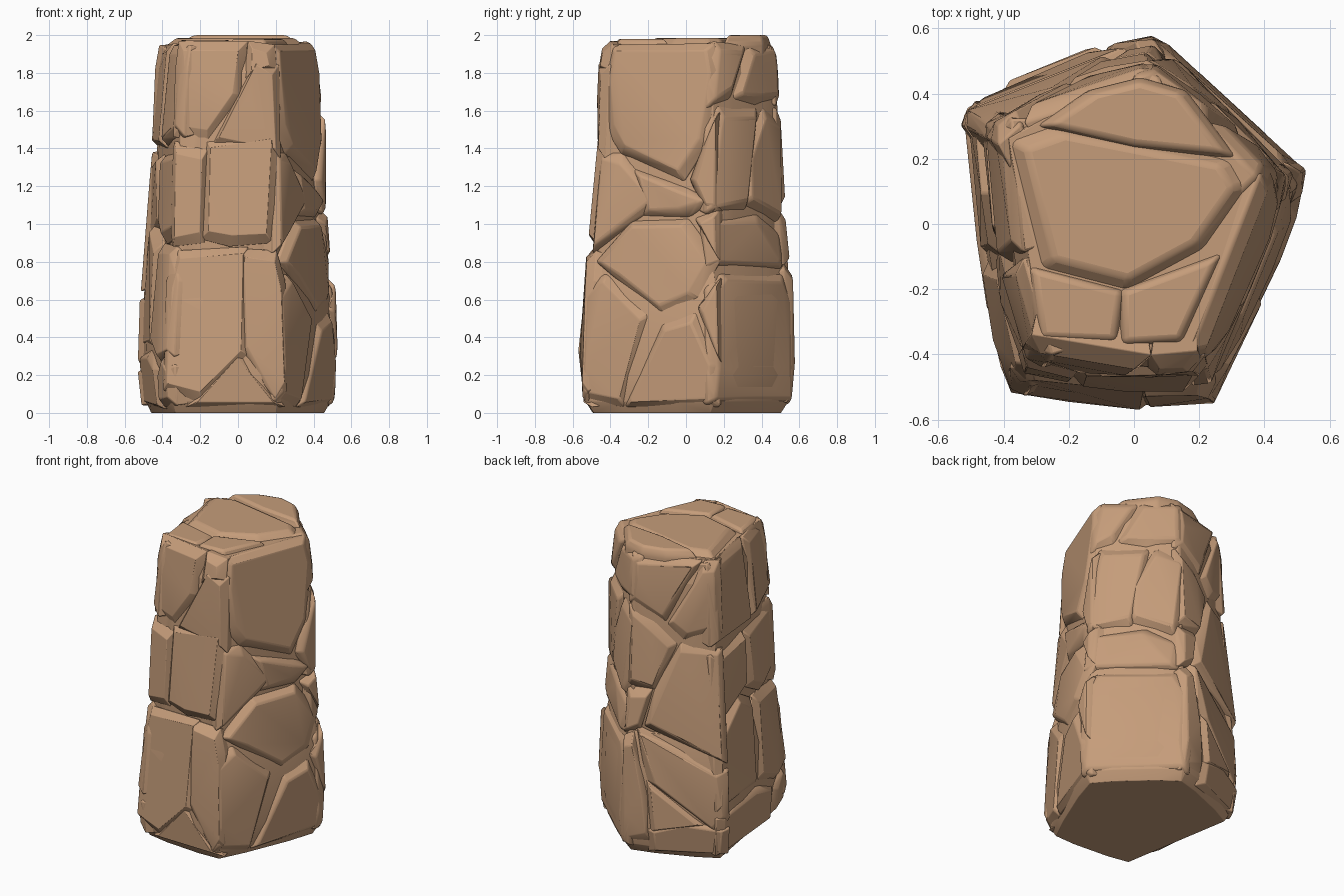
import bpy, bmesh, math, random
from mathutils import Vector

random.seed(4)
if "Cube" in bpy.data.objects:
    bpy.data.objects.remove(bpy.data.objects["Cube"], do_unlink=True)

stone = bpy.data.materials.new("sandstone_brown")
stone.use_nodes = True
COLOUR = (0.56, 0.335, 0.195, 1)
stone.diffuse_color = COLOUR
stone.node_tree.nodes["Principled BSDF"].inputs["Base Color"].default_value = COLOUR

# Five-sided plan of the pillar, counter-clockwise from the front
PLAN = [Vector(p) for p in
        [(-.41, -.55), (.26, -.6), (.575, .16), (.07, .625), (-.565, .37)]]


def taper(z):
    """Undercut foot, a step in at the waist, a gentle narrowing and a worn top."""
    step = min(max((z - .6) / .35, 0), 1)
    foot = max(1 - z / .2, 0)
    top = max(z - 1.8, 0)
    return 1 - .055 * z - .07 * step - .07 * foot ** 2 - .25 * top


def wall_point(side, along, z, depth, axis=None):
    """Point on a side wall; 'along' is a fraction, or a coordinate if axis is set."""
    lean = Vector((0, .01 * z))
    a, b = (PLAN[i % 5] * taper(z) + lean for i in (side, side + 1))
    d = b - a
    t = along if axis is None else (along - a[axis]) / d[axis]
    t = min(max(t, 0), 1)
    worn = .035 * abs(2 * t - 1) ** 5      # walls curve back towards the corners
    p = a + d * t + Vector((d.y, -d.x)).normalized() * (depth - worn)
    return Vector((p.x, p.y, z))


def add_hull(bm, points):
    """Convex boulder around the points, with its flat faces merged."""
    part = bmesh.new()
    verts = [part.verts.new(p) for p in points]
    res = bmesh.ops.convex_hull(part, input=verts)
    loose = {v for v in res["geom_interior"] + res["geom_unused"]
             if isinstance(v, bmesh.types.BMVert)}
    bmesh.ops.delete(part, geom=list(loose), context="VERTS")
    bmesh.ops.dissolve_limit(part, angle_limit=math.radians(4),
                             verts=part.verts, edges=part.edges)
    bmesh.ops.recalc_face_normals(part, faces=part.faces)
    temp = bpy.data.meshes.new("temp")
    part.to_mesh(temp)
    part.free()
    bm.from_mesh(temp)
    bpy.data.meshes.remove(temp)


def finish(bm, name, bevel):
    mesh = bpy.data.meshes.new(name)
    bm.to_mesh(mesh)
    bm.free()
    mesh.materials.append(stone)
    obj = bpy.data.objects.new(name, mesh)
    bpy.context.collection.objects.link(obj)
    mod = obj.modifiers.new("worn_edges", "BEVEL")
    mod.width = bevel
    mod.segments = 2
    mod.limit_method = "ANGLE"
    mod.angle_limit = math.radians(15)
    bpy.ops.object.select_all(action="DESELECT")
    obj.select_set(True)
    bpy.context.view_layer.objects.active = obj
    bpy.ops.object.shade_smooth_by_angle(angle=math.radians(28))


def wall_stones(name, side, outlines, axis=None):
    """Boulders set into one side wall, each with a chamfered, tilted front."""
    bm = bmesh.new()
    for outline in outlines:
        rim = [wall_point(side, u, z, -.035, axis) for u, z in outline]
        centre = sum(rim, Vector()) / len(rim)
        out = wall_point(side, .5, 1, 1) - wall_point(side, .5, 1, 0)
        tilt, points = random.uniform(-.03, .03), []
        for p in rim:
            inward = centre - p
            points += [p, p + inward * .15 - out * .15]
            lift = .04 + tilt * (p.z - centre.z)
            points.append(p + inward.normalized() * random.uniform(.04, .075) + out * lift)
        add_hull(bm, points)
    finish(bm, name, .018)


# Solid core that fills the crevices, in a foot and a shaft
core = bmesh.new()
for rings in ([(0, -.05), (.06, -.03), (.2, -.025), (.6, -.025), (.8, -.04)],
              [(.7, -.09), (.95, -.03), (1.8, -.03), (1.95, -.05)]):
    add_hull(core, [wall_point(s, u, z, d) for z, d in rings
                    for s in range(5) for u in (.07, .3, .7, .93)])
finish(core, "pillar_core", .02)

# Front wall: positions along x
wall_stones("front_stones", 0, [
    [(-.4, .12), (-.4, .7), (-.32, .86), (.05, .88), (.06, .3), (-.2, .04)],
    [(.01, .3), (.02, .87), (.2, .86), (.27, .7), (.29, .12), (.2, .04)],
    [(-.28, .03), (0, .36), (.26, .03)],
    [(-.4, .95), (-.35, .88), (-.18, .9), (-.16, 1.4), (-.34, 1.44), (-.39, 1.4)],
    [(-.2, .92), (-.05, .88), (.18, .9), (.24, 1.2), (.2, 1.5), (-.17, 1.44)],
    [(-.36, 1.46), (-.16, 1.44), (.02, 1.68), (.05, 1.97), (-.34, 1.97), (-.36, 1.82)],
    [(-.14, 1.42), (.22, 1.35), (.22, 1.84), (.1, 1.9), (.02, 1.7)],
    [(.03, 1.76), (.1, 1.84), (.2, 1.82), (.19, 1.95), (.05, 1.97)],
], axis=0)

# Left wall: positions along y
wall_stones("left_stones", 1, [
    [(-.57, .06), (-.58, .2), (-.56, .68), (-.44, .74), (-.2, .52), (-.34, .03)],
    [(-.34, .03), (-.14, .48), (.04, .54), (.17, .25), (.16, .03)],
    [(-.5, .8), (-.3, 1.02), (0, 1.03), (.16, .8), (.05, .6), (-.14, .52), (-.4, .72)],
    [(-.52, .84), (-.47, 1.38), (-.35, 1.38), (-.12, 1.12), (-.32, 1.02)],
    [(-.3, 1.3), (-.02, 1.2), (.12, 1.12), (0, 1.03), (-.25, 1.04)],
    [(-.45, 1.5), (-.36, 1.37), (-.02, 1.22), (.1, 1.42), (.15, 1.82), (.13, 1.96), (-.41, 1.95), (-.45, 1.8)],
    [(0, 1.23), (.1, 1.06), (.16, 1.06), (.16, 1.6)],
    [(.03, 1.03), (.16, .8), (.16, 1.08)],
    [(.04, .56), (.16, .72), (.17, .26)],
], axis=1)

# Back-left wall: fractions along the side
wall_stones("back_left_stones", 2, [
    [(0, .04), (0, .2), (0, .66), (.12, .74), (.9, .74), (1, .6), (1, .2), (1, .04)],
    [(0, .77), (.9, .76), (1, .95), (.6, 1.06), (0, 1.02)],
    [(0, 1.05), (.47, 1.07), (.42, 1.3), (.65, 1.62), (.1, 1.63), (0, 1.5)],
    [(.43, 1.1), (.9, 1), (1, 1.2), (1, 1.55), (.7, 1.63), (.42, 1.35)],
    [(0, 1.6), (.28, 1.66), (.55, 1.95), (.1, 1.97), (0, 1.85)],
    [(.28, 1.66), (.6, 1.62), (1, 1.65), (1, 1.83), (1, 1.95), (.52, 1.96)],
])

# Back-right wall: fractions along the side
wall_stones("back_right_stones", 3, [
    [(0, 1.95), (.82, 1.95), (.42, 1.53), (0, 1.63), (0, 1.82)],
    [(.42, 1.52), (.84, 1.95), (1, 1.95), (1, 1.82), (1, 1.48), (.6, 1.42)],
    [(0, 1.62), (.3, 1.54), (.55, 1.4), (.3, 1.08), (0, 1.08)],
    [(.3, 1.11), (.57, 1.42), (1, 1.38), (1, .64), (.2, .84)],
    [(0, 1.08), (.29, 1.1), (.17, .82), (0, .78)],
    [(.12, .84), (1, .6), (1, .28), (.9, .18), (.24, .5)],
    [(0, .76), (.1, .8), (.28, .4), (.28, .1), (0, .05), (0, .2)],
    [(.25, .18), (.6, .29), (1, .22), (1, .04), (.25, .02)],
    [(.24, .52), (.28, .15), (.6, .26), (.8, .24)],
])

# Right wall: fractions along the side
wall_stones("right_stones", 4, [
    [(0, .04), (0, .3), (.5, .35), (.76, .24), (.76, .02)],
    [(.76, .03), (.74, .22), (.9, .32), (1, .25), (1, .04)],
    [(0, .34), (0, .8), (.3, 1.02), (.55, .9), (.52, .34)],
    [(.52, .35), (.58, .9), (.95, .88), (1, .7), (1, .3), (.8, .26)],
    [(0, .86), (0, 1.35), (.46, 1.37), (.52, 1), (.25, 1.05)],
    [(.5, .98), (.48, 1.36), (.95, 1.4), (1, .95), (.7, .89)],
    [(0, 1.4), (0, 1.82), (0, 1.94), (.56, 1.96), (.58, 1.4)],
    [(.59, 1.41), (.58, 1.95), (1, 1.95), (1, 1.82), (1, 1.46)],
])

# Cap slabs on top: outline, base height and crown height
caps = bmesh.new()
for outline, crown in [
    ([(-.3, .3), (-.14, .41), (.02, .45), (.16, .41), (.32, .2), (0, .23)], 2.0),
    ([(-.39, .26), (-.29, -.14), (-.02, -.21), (.22, -.08), (.36, .12), (.31, .2), (-.25, .31)], 1.985),
    ([(-.33, -.12), (-.3, -.36), (-.04, -.37), (-.02, -.2)], 1.975),
    ([(-.05, -.2), (-.05, -.38), (.15, -.37), (.28, -.08)], 1.98),
]:
    mid = sum((Vector(p) for p in outline), Vector((0, 0))) / len(outline)
    points = []
    for p in map(Vector, outline):
        inner = p.lerp(mid, .16)
        points += [(p.x, p.y, 1.8), (p.x, p.y, crown - .045), (inner.x, inner.y, crown)]
    add_hull(caps, points)
finish(caps, "top_slabs", .014)
